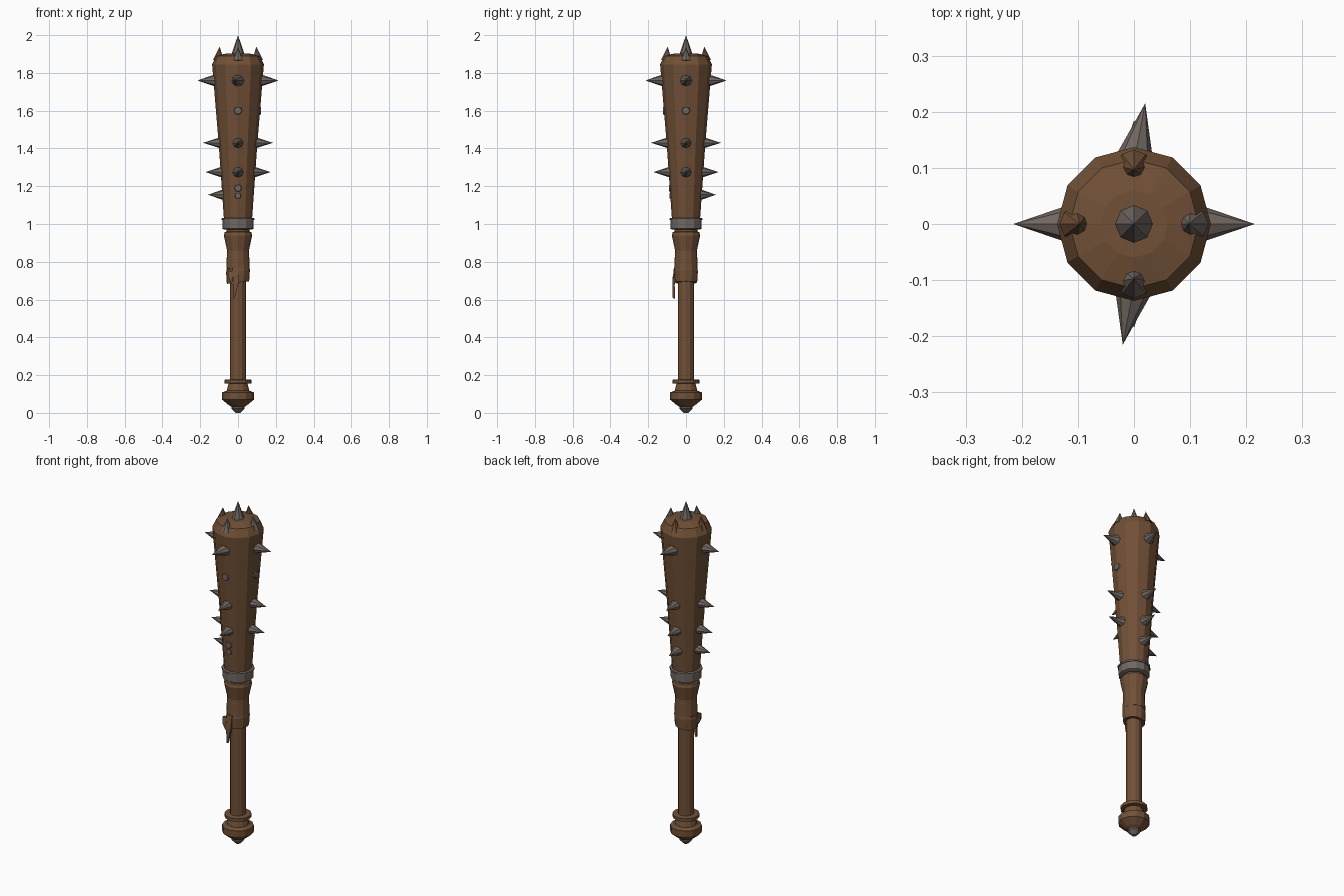
import bpy, bmesh, math
from mathutils import Vector

cube = bpy.data.objects.get("Cube")
if cube:
    bpy.data.objects.remove(cube)


def material(name, rgb):
    m = bpy.data.materials.new(name)
    m.use_nodes = True
    m.diffuse_color = (*rgb, 1)
    m.node_tree.nodes["Principled BSDF"].inputs["Base Color"].default_value = (*rgb, 1)
    return m


WOOD = material("brown wood", (0.165, 0.081, 0.038))
METAL = material("dull iron", (0.165, 0.135, 0.12))


def finish(name, bm, mat):
    bmesh.ops.recalc_face_normals(bm, faces=bm.faces)
    me = bpy.data.meshes.new(name)
    bm.to_mesh(me)
    bm.free()
    me.materials.append(mat)
    ob = bpy.data.objects.new(name, me)
    bpy.context.collection.objects.link(ob)
    return ob


def lathe(name, profile, mat, sides=12, tilt=0.0):
    """Turn (radius, height) pairs round the z axis; tilt slants the rings."""
    bm = bmesh.new()
    rings = []
    for r, z in profile:
        ring = []
        for i in range(sides):
            a = 2 * math.pi * i / sides
            x, y = r * math.cos(a), r * math.sin(a)
            ring.append(bm.verts.new((x, y, z + tilt * x)))
        rings.append(ring)
    for lo, hi in zip(rings, rings[1:]):
        for i in range(sides):
            j = (i + 1) % sides
            bm.faces.new((lo[i], lo[j], hi[j], hi[i]))
    bm.faces.new(rings[0])
    bm.faces.new(rings[-1])
    return finish(name, bm, mat)


def spike(name, base, tip, radius, mat=METAL, top=0.0):
    base, tip = Vector(base), Vector(tip)
    axis = tip - base
    bm = bmesh.new()
    bmesh.ops.create_cone(bm, cap_ends=True, segments=8, radius1=radius,
                          radius2=top, depth=axis.length)
    ob = finish(name, bm, mat)
    ob.location = (base + tip) / 2
    ob.rotation_euler = axis.to_track_quat('Z', 'Y').to_euler()
    return ob


# Tapered club head with a bevelled, slightly domed end
lathe("club_head", [(0.072, 0.99), (0.102, 1.42), (0.137, 1.845),
                    (0.115, 1.89), (0.06, 1.903)], WOOD)

# Iron collar
lathe("collar", [(0.072, 0.97), (0.083, 0.975), (0.083, 1.02), (0.088, 1.02),
                 (0.088, 1.03), (0.07, 1.033)], METAL)

# Grip, wrapping and pommel
lathe("handle", [(0.043, 0.08), (0.043, 0.98)], WOOD)
lathe("upper_grip", [(0.045, 0.755), (0.062, 0.765), (0.058, 0.86), (0.075, 0.94),
                     (0.07, 0.957), (0.06, 0.96), (0.06, 0.985)], WOOD)
lathe("grip_wrap", [(0.045, 0.69), (0.059, 0.69), (0.063, 0.75), (0.06, 0.768),
                    (0.045, 0.768)], WOOD, tilt=0.12)
lathe("pommel", [(0.03, 0.03), (0.05, 0.042), (0.084, 0.07), (0.084, 0.108),
                 (0.06, 0.118), (0.05, 0.155), (0.072, 0.157), (0.072, 0.175),
                 (0.043, 0.178)], WOOD)
lathe("pommel_stud", [(0.012, 0.0), (0.035, 0.022), (0.035, 0.05)], METAL, 8)


# Loose wrap ends hanging on the front
def strap(name, x, top, tip_x, tip_z, width):
    bm = bmesh.new()
    rows = [(x, -0.058, top, width), (x, -0.066, (top + tip_z) / 2, width * 0.8),
            (tip_x, -0.064, tip_z, width * 0.2)]
    prev = None
    for cx, y, z, w in rows:
        row = [bm.verts.new((cx + sx * w, y + sy * 0.006, z))
               for sx, sy in ((-1, -1), (1, -1), (1, 1), (-1, 1))]
        if prev:
            for i in range(4):
                j = (i + 1) % 4
                bm.faces.new((prev[i], prev[j], row[j], row[i]))
        else:
            bm.faces.new(row)
        prev = row
    bm.faces.new(prev)
    finish(name, bm, WOOD)


strap("long_strap", -0.012, 0.77, -0.022, 0.605, 0.018)
strap("short_strap", -0.04, 0.75, -0.03, 0.68, 0.014)

# Rows of spikes round the head
DIRS = {"left": Vector((1, 0, 0)), "back": Vector((0, 1, 0)),
        "right": Vector((-1, 0, 0)), "front": Vector((0, -1, 0))}
ROWS = [("upper", 1.76, 0.11, 0.215, 0.036), ("middle", 1.43, 0.085, 0.185, 0.032),
        ("lower", 1.275, 0.075, 0.173, 0.032), ("lowest", 1.155, 0.068, 0.158, 0.032)]
for side, d in DIRS.items():
    for row, z, inner, outer, radius in ROWS:
        if row == "lowest" and side in ("left", "front"):
            continue
        lean = 0.02 * d.y if row == "upper" else 0
        up = Vector((0, 0, z))
        spike(f"{row}_spike_{side}", d * inner + up,
              d * outer + up + Vector((lean, 0, 0)), radius)
    # Small spikes on the rim of the end
    spike(f"rim_spike_{side}", d * 0.103 + Vector((0, 0, 1.865)),
          d * 0.097 + Vector((0, 0, 1.938)), 0.03,
          METAL if side in ("left", "front") else WOOD)
spike("top_spike", (0, 0, 1.895), (0, 0, 2.0), 0.036)


# Worn stud ends almost level with the wood
def stud(name, d, z, radius):
    r = 0.072 + (z - 0.99) * 0.076
    up = Vector((0, 0, z))
    spike(name, d * (r - 0.004) + up, d * (r + 0.003) + up, radius, top=radius * 0.85)


stud("stud_left", DIRS["left"], 1.6, 0.022)
stud("stud_front", DIRS["front"], 1.6, 0.022)
stud("stud_front_low", DIRS["front"], 1.19, 0.02)
stud("stud_front_lowest", DIRS["front"], 1.15, 0.017)
